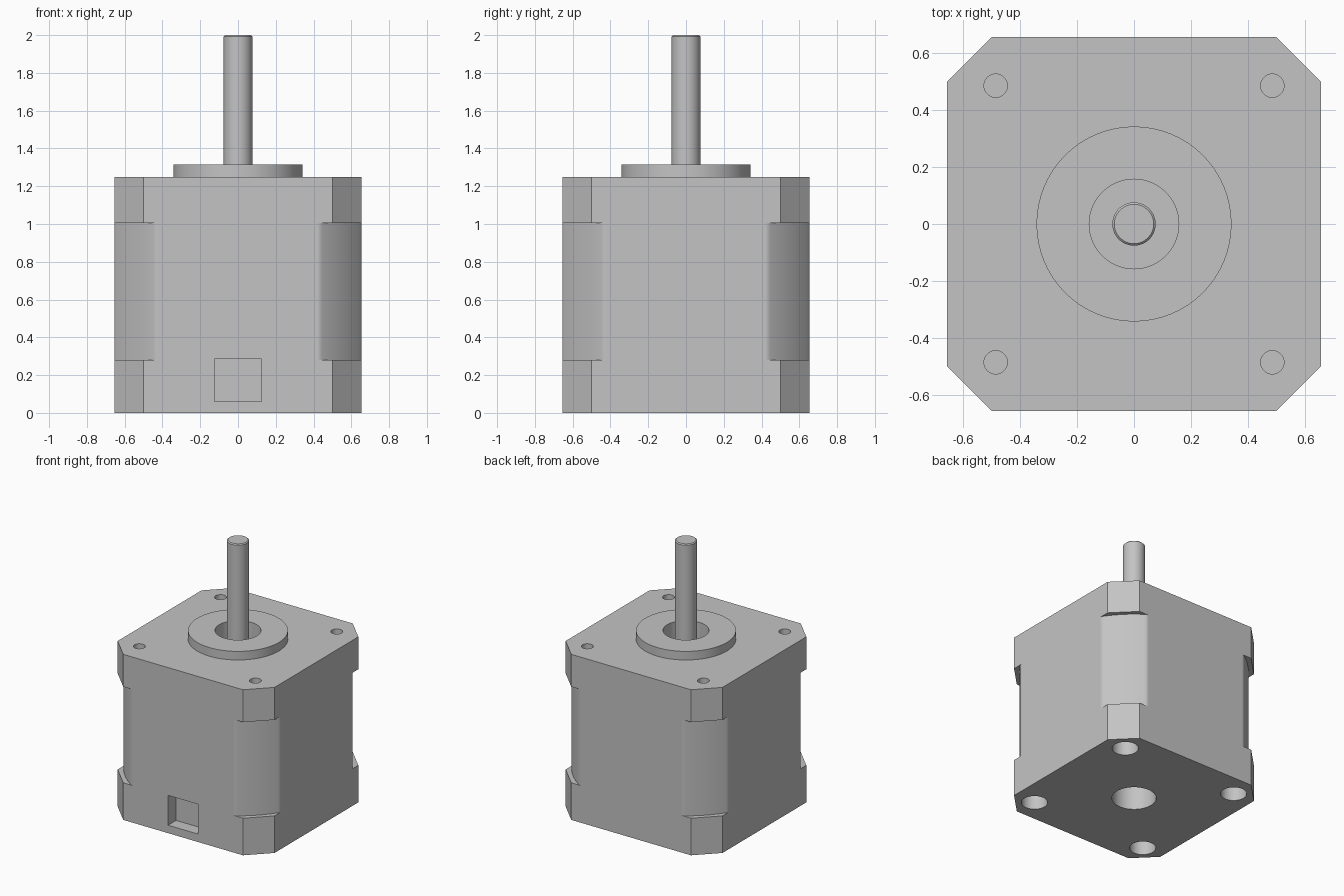
import bpy, bmesh, math

if "Cube" in bpy.data.objects:
    bpy.data.objects.remove(bpy.data.objects["Cube"], do_unlink=True)

HALF, FLAT = 0.655, 0.5              # half width of the body, half length of a cap side
LOW, HIGH, TOP = 0.28, 1.005, 1.25   # heights where the body sections change
FLANGE_TOP, SHAFT_TOP = 1.315, 2.0
RECESS_FLOOR = 1.13

steel = bpy.data.materials.new("grey metal")
steel.use_nodes = True
GREY = (0.55, 0.55, 0.55, 1)
steel.diffuse_color = GREY
steel.node_tree.nodes["Principled BSDF"].inputs["Base Color"].default_value = GREY


def add_object(name, bm):
    bmesh.ops.recalc_face_normals(bm, faces=bm.faces)
    mesh = bpy.data.meshes.new(name)
    bm.to_mesh(mesh)
    bm.free()
    mesh.materials.append(steel)
    obj = bpy.data.objects.new(name, mesh)
    bpy.context.collection.objects.link(obj)
    return obj


def prism(name, outline, z0, z1, round_edges=0):
    """Extrude an xy outline; optionally soften the shallow upright edges."""
    bm = bmesh.new()
    face = bm.faces.new([bm.verts.new((x, y, z0)) for x, y in outline])
    up = bmesh.ops.extrude_face_region(bm, geom=[face])["geom"]
    verts = [v for v in up if isinstance(v, bmesh.types.BMVert)]
    bmesh.ops.translate(bm, verts=verts, vec=(0, 0, z1 - z0))
    bmesh.ops.recalc_face_normals(bm, faces=bm.faces)
    if round_edges:
        edges = [e for e in bm.edges
                 if math.radians(20) < e.calc_face_angle(0) < math.radians(50)]
        bmesh.ops.bevel(bm, geom=edges, offset=round_edges, segments=3,
                        profile=0.5, affect='EDGES')
    return add_object(name, bm)


def circle(radius, cx=0, cy=0, n=64):
    return [(cx + radius * math.cos(math.tau * i / n),
             cy + radius * math.sin(math.tau * i / n)) for i in range(n)]


def cut(obj, cutters):
    """Subtract the cutters and bake the result into the mesh."""
    for c in cutters:
        mod = obj.modifiers.new("cut", 'BOOLEAN')
        mod.operation, mod.solver, mod.object = 'DIFFERENCE', 'EXACT', c
    bpy.context.view_layer.update()
    graph = bpy.context.evaluated_depsgraph_get()
    mesh = bpy.data.meshes.new_from_object(obj.evaluated_get(graph))
    obj.modifiers.clear()
    obj.data = mesh


# Outlines: chamfered square for the caps, square with arc corners for the middle
cap_outline, core_outline = [], []
ARC_R = 0.785
start = math.acos(HALF / ARC_R)
for q in range(4):
    c, s = round(math.cos(q * math.pi / 2)), round(math.sin(q * math.pi / 2))
    turn = lambda x, y: (c * x - s * y, s * x + c * y)
    cap_outline += [turn(HALF, FLAT), turn(FLAT, HALF)]
    for i in range(13):
        a = start + (math.pi / 2 - 2 * start) * i / 12
        core_outline.append(turn(ARC_R * math.cos(a), ARC_R * math.sin(a)))

# Main parts
rear_cap = prism("rear_cap", cap_outline, 0, LOW)
core = prism("core", core_outline, LOW, HIGH, round_edges=0.012)
front_cap = prism("front_cap", cap_outline, HIGH, TOP)
flange = prism("flange", circle(0.342), TOP, FLANGE_TOP)

# Cutters: screw holes, bearing recesses and the connector socket
corners = [(x, y) for x in (-0.485, 0.485) for y in (-0.485, 0.485)]
top_cutters = [prism("cutter", circle(0.041, x, y, 32), 1.09, 1.4) for x, y in corners]
bottom_cutters = [prism("cutter", circle(0.09, x, y, 48), -0.1, 0.15) for x, y in corners]
bearing = prism("cutter", circle(0.157), RECESS_FLOOR, 1.5)
rear_bore = prism("cutter", circle(0.152), -0.1, 0.18)
socket = prism("cutter", [(-0.125, -0.8), (0.125, -0.8), (0.125, -0.56), (-0.125, -0.56)],
               0.06, 0.285)

cut(front_cap, top_cutters + [bearing])
cut(flange, [bearing])
cut(rear_cap, bottom_cutters + [rear_bore, socket])
cut(core, [socket])
for c in top_cutters + bottom_cutters + [bearing, rear_bore, socket]:
    bpy.data.objects.remove(c, do_unlink=True)

# Shaft with a small chamfer at the tip
bm = bmesh.new()
CH = 0.007
rings = [[bm.verts.new((x, y, z)) for x, y in circle(r)]
         for r, z in ((0.076, RECESS_FLOOR), (0.076, SHAFT_TOP - CH), (0.076 - CH, SHAFT_TOP))]
for lower, upper in zip(rings, rings[1:]):
    for i in range(len(lower)):
        bm.faces.new((lower[i - 1], lower[i], upper[i], upper[i - 1]))
bm.faces.new(rings[0][::-1])
bm.faces.new(rings[-1])
shaft = add_object("shaft", bm)

# Smooth the round surfaces, keep the machined edges crisp
for obj in (rear_cap, core, front_cap, flange, shaft):
    bpy.ops.object.select_all(action='DESELECT')
    obj.select_set(True)
    bpy.context.view_layer.objects.active = obj
    bpy.ops.object.shade_smooth_by_angle(angle=math.radians(25))
core.modifiers.new("flat_sides", 'WEIGHTED_NORMAL').keep_sharp = True
